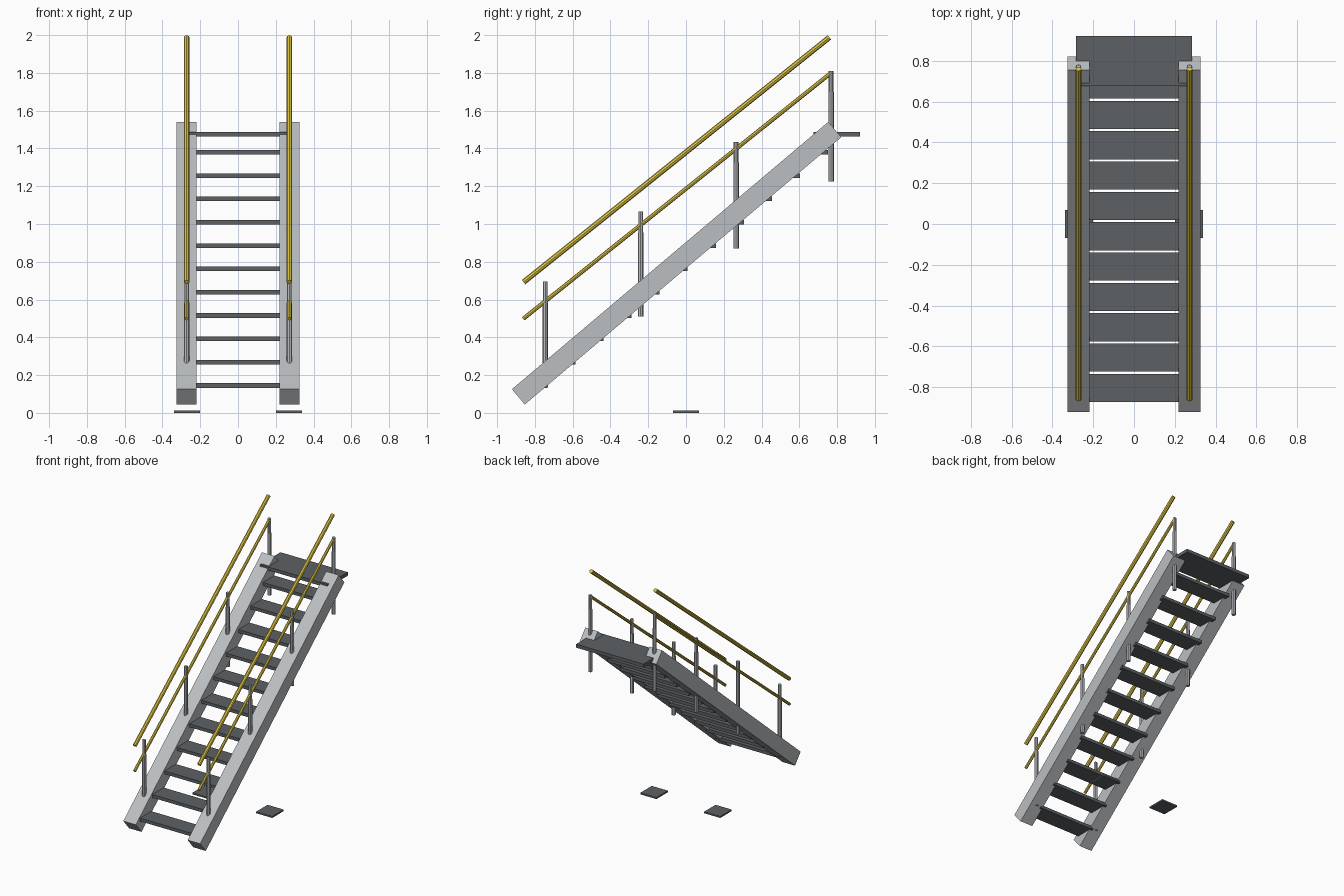
import bpy, math
from mathutils import Vector

if "Cube" in bpy.data.objects:
    bpy.data.objects.remove(bpy.data.objects["Cube"])


def material(name, rgb):
    m = bpy.data.materials.new(name)
    m.diffuse_color = (*rgb, 1)
    m.use_nodes = True
    m.node_tree.nodes["Principled BSDF"].inputs["Base Color"].default_value = m.diffuse_color
    return m


DARK = material("dark_grating", (0.11, 0.12, 0.13))
STEEL = material("light_steel", (0.50, 0.52, 0.54))
YELLOW = material("safety_yellow", (0.72, 0.55, 0.06))


def box(name, center, size, mat, pitch=0.0):
    bpy.ops.mesh.primitive_cube_add(size=1, location=center, rotation=(pitch, 0, 0))
    o = bpy.context.object
    o.name = name
    o.scale = size
    o.data.materials.append(mat)
    return o


def tube(name, a, b, radius, mat, sides=8):
    a, b = Vector(a), Vector(b)
    d = b - a
    bpy.ops.mesh.primitive_cylinder_add(vertices=sides, radius=radius,
                                        depth=d.length, location=(a + b) / 2)
    o = bpy.context.object
    o.name = name
    o.rotation_euler = d.to_track_quat('Z', 'Y').to_euler()
    o.data.materials.append(mat)
    return o


# Treads rising between the stringers
for i in range(11):
    box(f"tread_{i + 1}", (0, -0.803 + 0.1486 * i, 0.145 + 0.1235 * i),
        (0.48, 0.138, 0.024), DARK)

# Top landing plate
box("landing", (0, 0.798, 1.475), (0.57, 0.246, 0.026), DARK)

RAIL_X = 0.272
POSTS = [(-0.745, 0.14, 0.695), (-0.24, 0.51, 1.065),
         (0.265, 0.87, 1.435), (0.768, 1.225, 1.81)]

for side, s in (("left", -1), ("right", 1)):
    # Sloped side beam
    box(f"stringer_{side}", (s * 0.272, -0.05, 0.7925), (0.106, 2.193, 0.106),
        STEEL, math.atan2(1.415, 1.675))
    # Ground pad
    box(f"foot_pad_{side}", (s * 0.27, 0, 0.006), (0.136, 0.138, 0.012), DARK)
    # Handrail and mid rail
    x = s * RAIL_X
    tube(f"handrail_{side}", (x, -0.86, 0.692), (x, 0.759, 1.988), 0.0145, YELLOW)
    tube(f"mid_rail_{side}", (x, -0.862, 0.498), (x, 0.762, 1.795), 0.011, YELLOW)
    # Posts: thicker lower tube with a slimmer top
    for i, (y, z0, z1) in enumerate(POSTS):
        tube(f"post_{side}_{i + 1}", (x, y, z0), (x, y, z1 - 0.11), 0.0145, STEEL)
        tube(f"post_top_{side}_{i + 1}", (x, y, z1 - 0.11), (x, y, z1), 0.0125, STEEL)
